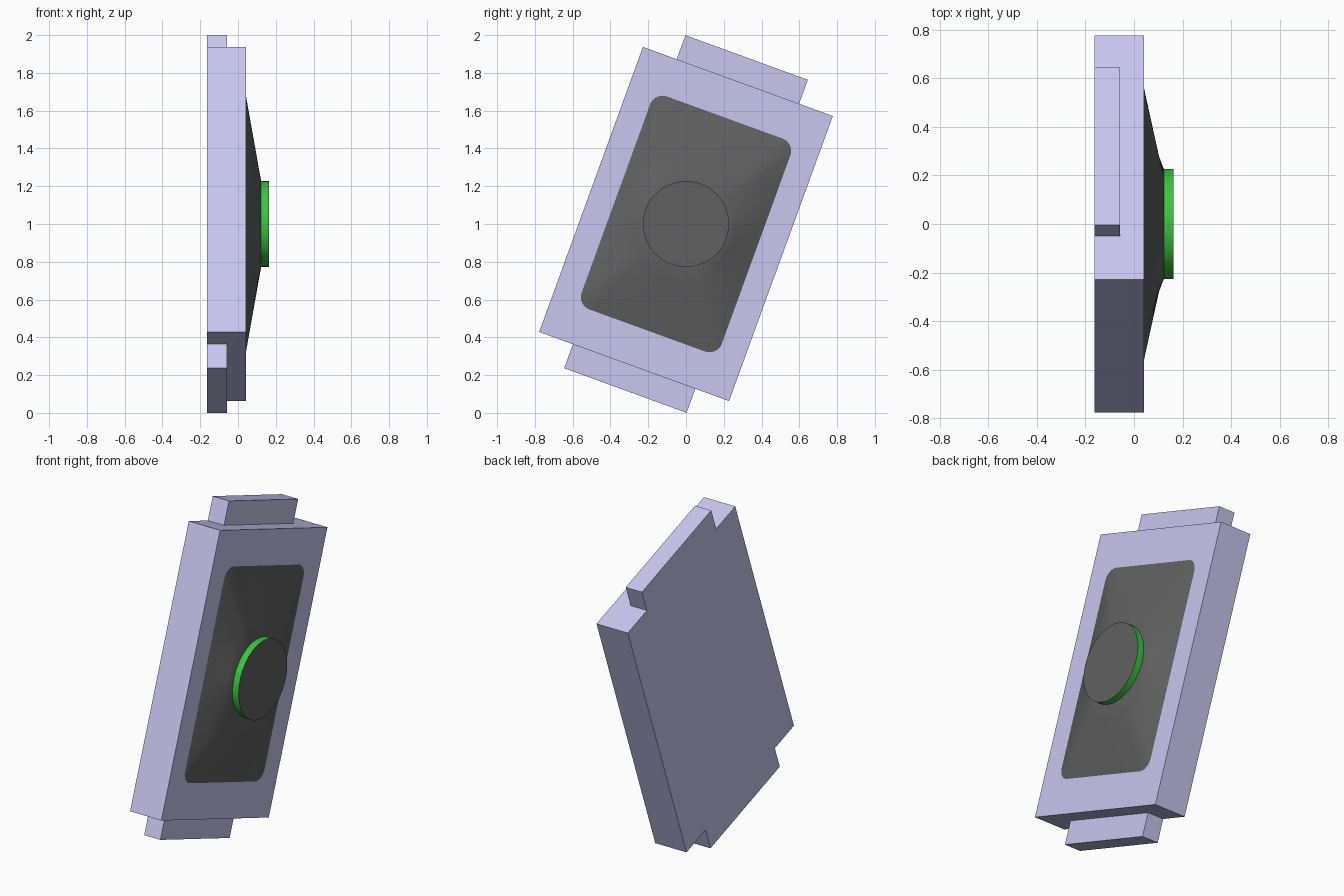
import bpy, bmesh, math
from mathutils import Matrix, Vector

cube = bpy.data.objects.get("Cube")
if cube:
    bpy.data.objects.remove(cube, do_unlink=True)

BACK, LUG_FRONT, PLATE_FRONT, LENS_BASE, LENS_FRONT = -0.163, -0.057, 0.042, 0.123, 0.163
HALF_W, HALF_H = 0.535, 0.803
LUG_W, LUG_END = 0.345, 0.938
LENS_R = 0.227
TILT = math.radians(-20)


def material(name, rgb):
    mat = bpy.data.materials.new(name)
    mat.use_nodes = True
    mat.diffuse_color = (*rgb, 1)
    mat.node_tree.nodes["Principled BSDF"].inputs["Base Color"].default_value = (*rgb, 1)
    return mat


lavender = material("lavender", (0.58, 0.57, 0.87))
charcoal = material("charcoal", (0.12, 0.12, 0.12))
green = material("green", (0.04, 0.56, 0.05))


def finish(name, bm, mats, smooth=False):
    """Turn a bmesh into an object leaning with the whole model."""
    bmesh.ops.recalc_face_normals(bm, faces=bm.faces)
    mesh = bpy.data.meshes.new(name)
    bm.to_mesh(mesh)
    bm.free()
    for mat in mats:
        mesh.materials.append(mat)
    obj = bpy.data.objects.new(name, mesh)
    bpy.context.collection.objects.link(obj)
    obj.location.z = 1
    obj.rotation_euler.x = TILT
    if smooth:
        bpy.ops.object.select_all(action="DESELECT")
        obj.select_set(True)
        bpy.context.view_layer.objects.active = obj
        bpy.ops.object.shade_smooth_by_angle(angle=math.radians(40))
    return obj


def box(name, low, high):
    low, high = Vector(low), Vector(high)
    bm = bmesh.new()
    bmesh.ops.create_cube(bm, size=1, matrix=Matrix.Translation((low + high) / 2)
                          @ Matrix.Diagonal((*(high - low), 1)))
    return finish(name, bm, [lavender])


def rounded_outline(half_w, half_h, radius, arc_steps=8, edge_steps=14):
    """Rounded rectangle with evenly divided straight edges."""
    arcs = []
    for i, (sy, sz) in enumerate([(1, 1), (-1, 1), (-1, -1), (1, -1)]):
        centre = Vector((sy * (half_w - radius), sz * (half_h - radius)))
        angles = [(i + k / arc_steps) * math.pi / 2 for k in range(arc_steps + 1)]
        arcs.append([centre + radius * Vector((math.cos(a), math.sin(a))) for a in angles])
    points = []
    for i, arc in enumerate(arcs):
        start, end = arc[-1], arcs[(i + 1) % 4][0]
        points += arc
        points += [start.lerp(end, k / edge_steps) for k in range(1, edge_steps)]
    return points


# Main plate and the two end lugs, flush at the back
box("main_plate", (BACK, -HALF_W, -HALF_H), (PLATE_FRONT, HALF_W, HALF_H))
box("upper_lug", (BACK, -LUG_W, HALF_H), (LUG_FRONT, LUG_W, LUG_END))
box("lower_lug", (BACK, -LUG_W, -LUG_END), (LUG_FRONT, LUG_W, -HALF_H))

# Tapered housing, lofted from a rounded rectangle to a circle
bm = bmesh.new()
outline = rounded_outline(0.395, 0.6, 0.07)
STEPS = 5
rings = []
for k in range(STEPS + 1):
    t = k / STEPS
    x = PLATE_FRONT + t * (LENS_BASE - PLATE_FRONT)
    ring = [p.lerp(p.normalized() * LENS_R, t) for p in outline]
    rings.append([bm.verts.new((x, p.x, p.y)) for p in ring])
for a, b in zip(rings, rings[1:]):
    for i in range(len(a)):
        j = (i + 1) % len(a)
        bm.faces.new((a[i], a[j], b[j], b[i]))
bm.faces.new(rings[0])
bm.faces.new(rings[-1])
finish("tapered_housing", bm, [charcoal], smooth=True)

# Round button with a green rim
bm = bmesh.new()
bmesh.ops.create_cone(bm, cap_ends=True, segments=64, radius1=LENS_R, radius2=LENS_R,
                      depth=LENS_FRONT - LENS_BASE,
                      matrix=Matrix.Translation(((LENS_BASE + LENS_FRONT) / 2, 0, 0))
                      @ Matrix.Rotation(math.pi / 2, 4, "Y"))
for face in bm.faces:
    face.material_index = 1 if len(face.verts) == 4 else 0
finish("round_button", bm, [charcoal, green], smooth=True)
